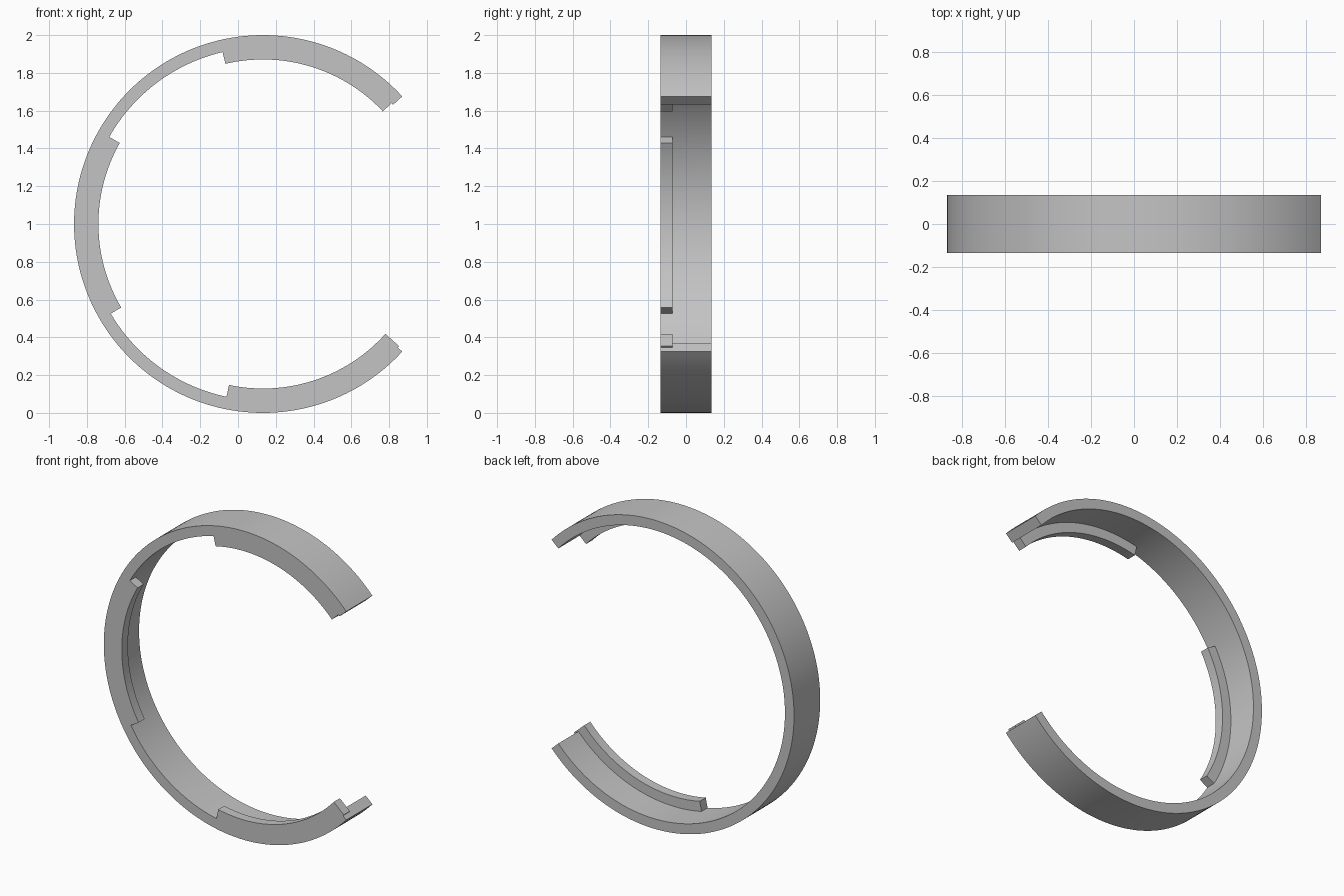
import bpy, bmesh
from math import cos, sin, radians

old = bpy.data.objects.get("Cube")
if old:
    bpy.data.objects.remove(old, do_unlink=True)

CX, CZ = 0.132, 1.0
HALF_DEPTH = 0.134
TAB_BACK = -0.072

grey = bpy.data.materials.new("plain grey")
grey.use_nodes = True
colour = (0.55, 0.55, 0.55, 1)
grey.diffuse_color = colour
grey.node_tree.nodes["Principled BSDF"].inputs["Base Color"].default_value = colour


def arc_band(name, r_in, r_out, start, end, y0, y1, steps):
    """Sweep a rectangular section round the y axis from start to end degrees."""
    bm = bmesh.new()
    rings = []
    for i in range(steps + 1):
        a = radians(start + (end - start) * i / steps)
        rings.append([bm.verts.new((CX + r * cos(a), y, CZ + r * sin(a)))
                      for r, y in ((r_in, y0), (r_out, y0), (r_out, y1), (r_in, y1))])
    for a, b in zip(rings, rings[1:]):
        for k in range(4):
            n = (k + 1) % 4
            bm.faces.new((a[k], a[n], b[n], b[k]))
    bm.faces.new(rings[0])
    bm.faces.new(rings[-1])
    bmesh.ops.recalc_face_normals(bm, faces=bm.faces)
    mesh = bpy.data.meshes.new(name)
    bm.to_mesh(mesh)
    bm.free()
    mesh.materials.append(grey)
    obj = bpy.data.objects.new(name, mesh)
    bpy.context.collection.objects.link(obj)
    return obj


# Open clip ring
ring = arc_band("open_ring", 0.935, 1.0, 42.5, 317.5, -HALF_DEPTH, HALF_DEPTH, 140)

# Three inner retaining tabs, each rooted in the ring and flush with its front
for name, start in (("upper_tab", 43.2), ("side_tab", 150.5), ("lower_tab", 258.1)):
    tab = arc_band(name, 0.871, 0.968, start, start + 60, -HALF_DEPTH, TAB_BACK, 32)
    bpy.context.view_layer.objects.active = ring
    join = ring.modifiers.new("join " + name, "BOOLEAN")
    join.operation = "UNION"
    join.solver = "EXACT"
    join.object = tab
    bpy.ops.object.modifier_apply(modifier=join.name)
    bpy.data.objects.remove(tab, do_unlink=True)

# Smooth curved walls, sharp rims
bpy.ops.object.select_all(action="DESELECT")
ring.select_set(True)
bpy.context.view_layer.objects.active = ring
bpy.ops.object.shade_smooth_by_angle(angle=radians(30))
